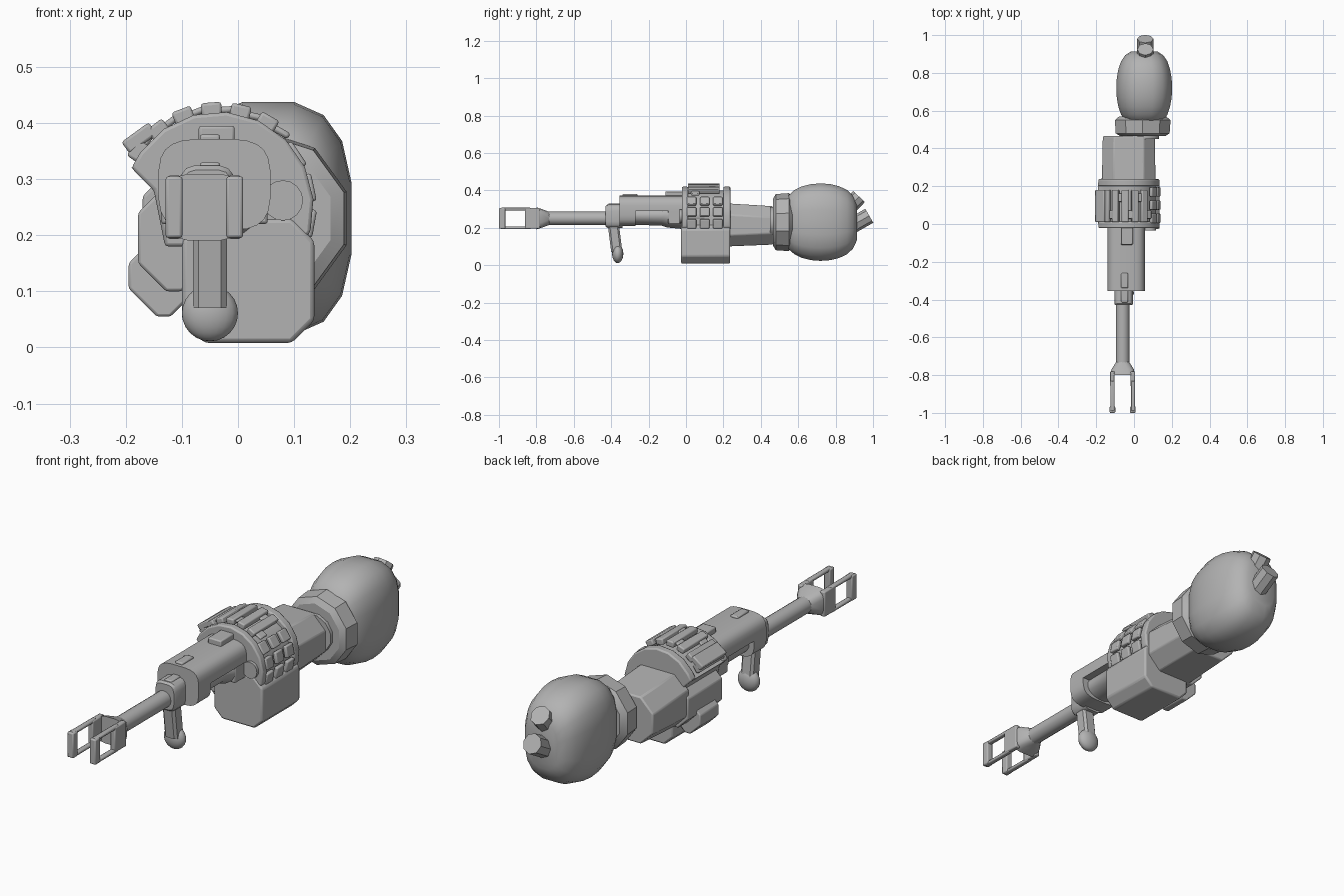
import bpy, bmesh
from math import sin, cos, pi, radians, copysign
from mathutils import Vector, Matrix

cube = bpy.data.objects.get("Cube")
if cube:
    bpy.data.objects.remove(cube)

grey = bpy.data.materials.new("plain grey")
grey.use_nodes = True
grey.diffuse_color = (.45, .45, .45, 1)
grey.node_tree.nodes["Principled BSDF"].inputs["Base Color"].default_value = grey.diffuse_color


def finish(name, bm, bevel=0, angle=35):
    """Turn a bmesh into a grey object with optional bevel and sharp edges kept."""
    bmesh.ops.recalc_face_normals(bm, faces=bm.faces)
    mesh = bpy.data.meshes.new(name)
    bm.to_mesh(mesh)
    bm.free()
    part = bpy.data.objects.new(name, mesh)
    bpy.context.collection.objects.link(part)
    mesh.materials.append(grey)
    bpy.ops.object.select_all(action='DESELECT')
    part.select_set(True)
    bpy.context.view_layer.objects.active = part
    if bevel:
        modifier = part.modifiers.new("bevel", 'BEVEL')
        modifier.width = bevel
        modifier.segments = 2
        modifier.limit_method = 'ANGLE'
    bpy.ops.object.shade_smooth_by_angle(angle=radians(angle))


def loft(name, rings, bevel=0, angle=35):
    """Skin rings that have equal point counts and cap both ends."""
    bm = bmesh.new()
    loops = [[bm.verts.new(point) for point in ring] for ring in rings]
    count = len(loops[0])
    for near, far in zip(loops, loops[1:]):
        for i in range(count):
            j = (i + 1) % count
            bm.faces.new((near[i], near[j], far[j], far[i]))
    bm.faces.new(loops[0])
    bm.faces.new(loops[-1])
    finish(name, bm, bevel, angle)


def prism(name, profile, front, back, bevel=0):
    """Extrude an x-z profile along y."""
    loft(name, [[(x, y, z) for x, z in profile] for y in (front, back)], bevel)


def oval(y, centre, width, height, count=16, square=2):
    """Ring facing y; a larger square value makes it boxier."""
    ring = []
    for i in range(count):
        turn = 2 * pi * (i + .5) / count
        across = copysign(abs(cos(turn)) ** (2 / square), cos(turn))
        upward = copysign(abs(sin(turn)) ** (2 / square), sin(turn))
        ring.append((centre[0] + across * width / 2, y, centre[1] + upward * height / 2))
    return ring


def chamfered(left, right, bottom, top, cut):
    """Rectangle profile with its four corners cut off."""
    return [(left + cut, bottom), (right - cut, bottom), (right, bottom + cut), (right, top - cut),
            (right - cut, top), (left + cut, top), (left, top - cut), (left, bottom + cut)]


def box(name, centre, size, tilt=0, bevel=.005):
    """Softened box, turned about y by tilt degrees."""
    bm = bmesh.new()
    bmesh.ops.create_cube(bm, size=1)
    bm.transform(Matrix.Translation(centre) @ Matrix.Rotation(radians(tilt), 4, 'Y')
                 @ Matrix.Diagonal((*size, 1)))
    finish(name, bm, bevel)


def rod(name, start, end, radius, sides=16):
    start, end = Vector(start), Vector(end)
    axis = end - start
    bm = bmesh.new()
    bmesh.ops.create_cone(bm, cap_ends=True, segments=sides, radius1=radius, radius2=radius,
                          depth=axis.length)
    bm.transform(Matrix.Translation((start + end) / 2)
                 @ axis.to_track_quat('Z', 'Y').to_matrix().to_4x4())
    finish(name, bm)


# Barrel and forked muzzle
bore_x, bore_z = bore = (-.06, .25)
rod("barrel", (bore_x, -.78, bore_z), (bore_x, -.3, bore_z), .036)
loft("muzzle_base", [oval(-.73, bore, .07, .07), oval(-.77, bore, .12, .1, square=4),
                     oval(-.8, bore, .13, .12, square=4)])
for label, side in (("right", -1), ("left", 1)):
    plate_x = bore_x + side * .054
    box(label + "_prong_root", (plate_x, -.82, bore_z), (.024, .08, .11))
    box(label + "_prong_tip", (plate_x, -.983, bore_z), (.03, .034, .11))
    for edge in (-1, 1):
        box(label + "_prong_rail", (plate_x, -.91, bore_z + edge * .05), (.022, .16, .014))

# Front collar with the hanging grip and its flattened bulb
collar = (-.055, .262)
loft("front_collar", [oval(-.43, collar, .09, .11, square=4), oval(-.42, collar, .1, .126, square=4),
                      oval(-.34, collar, .1, .126, square=4)])
box("front_sight", (-.05, -.38, .32), (.036, .07, .02))
loft("grip_arm", [[(x, y + lean, z) for x, y in chamfered(-.08, -.02, -.03, .03, .01)]
                  for lean, z in ((-.39, .23), (-.37, .07))])
bulb = bmesh.new()
bmesh.ops.create_uvsphere(bulb, u_segments=20, v_segments=12, radius=.05)
bulb.transform(Matrix.Translation((-.05, -.365, .061)) @ Matrix.Diagonal((1, .6, 1, 1)))
finish("grip_bulb", bulb, angle=50)

# Forward housing: full-height nose, shallow shroud, and the tube beneath it
housing = (-.042, .29)
nose = oval(-.355, housing, .2, .164, count=24, square=3.6)
prism("forward_nose", [(x, z) for x, y, z in nose], -.355, -.27)
prism("forward_shroud", [(x, max(z, .29)) for x, y, z in nose if z > .25], -.28, 0)
tube = (-.042, .265)
loft("lower_tube", [oval(-.28, tube, .15, .1), oval(-.13, tube, .15, .11),
                    oval(-.1, tube, .19, .13), oval(0, tube, .19, .15)])
box("shroud_step", (-.042, -.05, .26), (.19, .09, .08))
box("rear_sight", (-.038, -.055, .378), (.064, .11, .034))
box("nose_rib", (-.05, -.3, .37), (.036, .08, .02))

# Feed housing: two arched end plates around a smaller core
hub_x, hub_z = hub = (-.035, .25)


def arch(radius):
    """Profile with a round top, a flared right shoulder and a flat base."""
    turns = [radians(degrees) for degrees in range(-15, 150, 20)]
    return ([(hub_x + radius * cos(t), hub_z + radius * sin(t)) for t in turns]
            + [(-.19, .32), (-.15, .28), (-.13, .18), (.11, .18)])


prism("front_plate", arch(.17), -.022, .012, .006)
prism("rear_plate", arch(.17), .2, .237, .006)
prism("feed_core", arch(.15), 0, .22)

# Belt of cartridges wrapped round the arch, with short links at its lower end
for i, degrees in enumerate(range(60, 150, 17)):
    turn = radians(degrees)
    reach = .174
    box("cartridge", (hub_x + reach * cos(turn), .095, hub_z + reach * sin(turn)),
        (.036, .17, .026), 90 - degrees)
    turn -= .15
    box("belt_link", (hub_x + reach * cos(turn), .05 + .09 * (i % 2), hub_z + reach * sin(turn)),
        (.04, .045, .012), 90 - degrees)
box("belt_end", (-.176, .095, .373), (.06, .17, .026), -36)
for degrees in (-10, 12, 34):
    turn = radians(degrees)
    for y in (.03, .1, .17):
        box("side_link", (hub_x + .165 * cos(turn), y, hub_z + .165 * sin(turn)),
            (.05, .05, .018), 90 - degrees)
rod("feed_spindle", (.08, -.035, .262), (.08, .1, .262), .036)

# Magazine below, and the pods on the right side
prism("magazine", chamfered(-.1, .136, .008, .23, .04), -.026, .236, .008)
prism("side_housing", chamfered(-.178, -.05, .1, .29, .05), 0, .24, .005)
prism("side_pod", chamfered(-.195, -.07, .055, .2, .05), .05, .18, .005)

# Rear body, tapering slightly towards the tank
loft("rear_body", [[(x, .22, z) for x, z in chamfered(-.17, .114, .1, .33, .06)],
                   [(x, .465, z) for x, z in chamfered(-.165, .11, .11, .315, .06)]], .006)

# Flared ring and the bulky tank behind it
ring_centre = (.046, .23)
loft("tank_connector", [oval(y, ring_centre, .18, .17, count=12) for y in (.45, .53)])
loft("tank_ring", [oval(y, ring_centre, size, size, count=10)
                   for y, size in ((.465, .25), (.48, .3), (.55, .31), (.57, .26))], angle=30)
tank_rings = []
for step in range(1, 12):
    turn = pi * step / 12
    swell = sin(turn) ** .55
    tank_rings.append(oval(.72 - .2 * cos(turn), (.054, .23), .3 * swell, .42 * swell, square=2.8))
loft("tank", tank_rings, angle=40)

# Valve caps on the back of the tank
rod("upper_valve", (.06, .85, .286), (.06, .925, .367), .043, sides=8)
rod("lower_valve", (.06, .89, .213), (.06, .98, .264), .043, sides=8)
